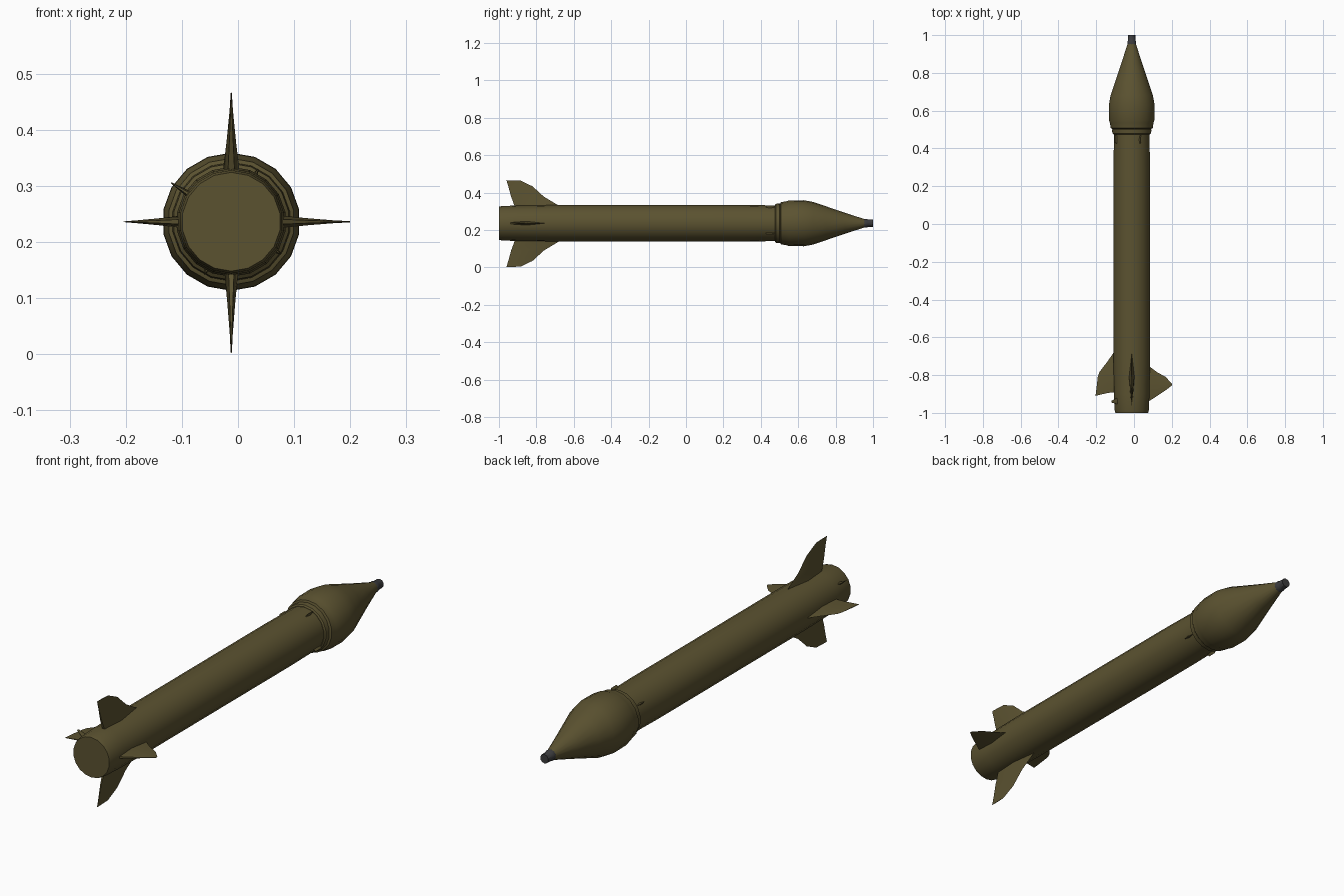
import bpy, bmesh, math
from mathutils import Vector

if "Cube" in bpy.data.objects:
    bpy.data.objects.remove(bpy.data.objects["Cube"])

CX, CZ = -0.012, 0.236   # long axis of the rocket, along y


def material(name, rgb):
    m = bpy.data.materials.new(name)
    m.diffuse_color = (*rgb, 1)
    m.use_nodes = True
    m.node_tree.nodes["Principled BSDF"].inputs["Base Color"].default_value = m.diffuse_color
    return m


olive = material("olive_paint", (0.105, 0.085, 0.030))
steel = material("dark_steel", (0.045, 0.045, 0.048))


def finish(name, bm, mat, angle=35):
    bmesh.ops.recalc_face_normals(bm, faces=bm.faces)
    me = bpy.data.meshes.new(name)
    bm.to_mesh(me)
    bm.free()
    ob = bpy.data.objects.new(name, me)
    bpy.context.collection.objects.link(ob)
    me.materials.append(mat)
    bpy.ops.object.select_all(action='DESELECT')
    ob.select_set(True)
    bpy.context.view_layer.objects.active = ob
    bpy.ops.object.shade_smooth_by_angle(angle=math.radians(angle))
    return ob


def lathe(name, profile, mat, sides=18):
    """Revolve (y, radius) points around the long axis and cap both ends."""
    bm = bmesh.new()
    rings = []
    for y, r in profile:
        rings.append([bm.verts.new((CX + r * math.cos(a), y, CZ + r * math.sin(a)))
                      for a in (2 * math.pi * (i + 0.5) / sides for i in range(sides))])
    for a, b in zip(rings, rings[1:]):
        for i in range(sides):
            j = (i + 1) % sides
            bm.faces.new((a[i], a[j], b[j], b[i]))
    bm.faces.new(rings[0])
    bm.faces.new(rings[-1])
    return finish(name, bm, mat)


def fin(name, angle, lead, trail, thick):
    """Wedge fin: matching leading and trailing (y, radius) points, thick in the middle."""
    bm = bmesh.new()
    out = Vector((math.cos(angle), 0, math.sin(angle)))
    side = Vector((-out.z, 0, out.x))
    centre = Vector((CX, 0, CZ))
    r0, r1 = lead[0][1], max(lead[-1][1], trail[-1][1])
    rows = []
    for (yl, rl), (yt, rt) in zip(lead, trail):
        ym, rm = yl * 0.45 + yt * 0.55, (rl + rt) / 2
        t = thick * (1 - (rm - r0) / (r1 - r0)) ** 1.3 + 0.001

        def point(y, r, s):
            return bm.verts.new(centre + out * r + side * s + Vector((0, y, 0)))
        rows.append([point(yl, rl, 0), point(ym, rm, t), point(yt, rt, t * 0.4),
                     point(yt, rt, -t * 0.4), point(ym, rm, -t)])
    for a, b in zip(rows, rows[1:]):
        for i in range(5):
            j = (i + 1) % 5
            bm.faces.new((a[i], a[j], b[j], b[i]))
    bm.faces.new(rows[0])
    bm.faces.new(rows[-1])
    return finish(name, bm, mat=olive)


# Motor tube with slightly narrowed tail
lathe("motor_tube", [(-1.0, 0.088), (-0.985, 0.092), (-0.90, 0.095), (-0.72, 0.098),
                     (-0.2, 0.098), (0.30, 0.098), (0.44, 0.096), (0.52, 0.096)], olive)

# Collar between tube and warhead
lathe("collar", [(0.475, 0.098), (0.48, 0.104), (0.50, 0.106), (0.505, 0.100)], olive)

# Bulged, tapering warhead
lathe("warhead", [(0.503, 0.104), (0.507, 0.113), (0.535, 0.117), (0.55, 0.122),
                  (0.63, 0.123), (0.68, 0.114), (0.75, 0.090),
                  (0.85, 0.056), (0.955, 0.022)], olive)

# Nose fuze
lathe("nose_fuze", [(0.945, 0.023), (0.965, 0.024), (0.97, 0.021), (1.0, 0.020)],
      steel, 10)

# Tail fins: upper and lower are tall, the side pair is shorter
tall_lead = [(-0.67, 0.088), (-0.76, 0.142), (-0.82, 0.197), (-0.885, 0.228)]
tall_trail = [(-0.915, 0.088), (-0.935, 0.142), (-0.95, 0.197), (-0.96, 0.230)]
fin("upper_fin", math.pi / 2, tall_lead, tall_trail, 0.014)
fin("lower_fin", -math.pi / 2, [(y, r + 0.004) for y, r in tall_lead],
    [(y, r + 0.004) for y, r in tall_trail], 0.011)
fin("left_fin", math.pi,
    [(-0.67, 0.088), (-0.73, 0.130), (-0.785, 0.172), (-0.81, 0.180)],
    [(-0.89, 0.088), (-0.895, 0.130), (-0.905, 0.172), (-0.91, 0.192)], 0.010)
fin("right_fin", 0,
    [(-0.75, 0.088), (-0.785, 0.135), (-0.81, 0.180), (-0.845, 0.212)],
    [(-0.94, 0.088), (-0.91, 0.135), (-0.88, 0.180), (-0.855, 0.212)], 0.010)

# Small spur on the tail between fins
fin("tail_spur", math.radians(147), [(-0.92, 0.088), (-0.935, 0.128)],
    [(-0.955, 0.088), (-0.945, 0.128)], 0.005)

# Low guide lugs just behind the collar
for k, deg in enumerate((63, 147, 243, 327)):
    fin(f"guide_lug_{k}", math.radians(deg), [(0.475, 0.09), (0.47, 0.106)],
        [(0.425, 0.09), (0.43, 0.106)], 0.005)
